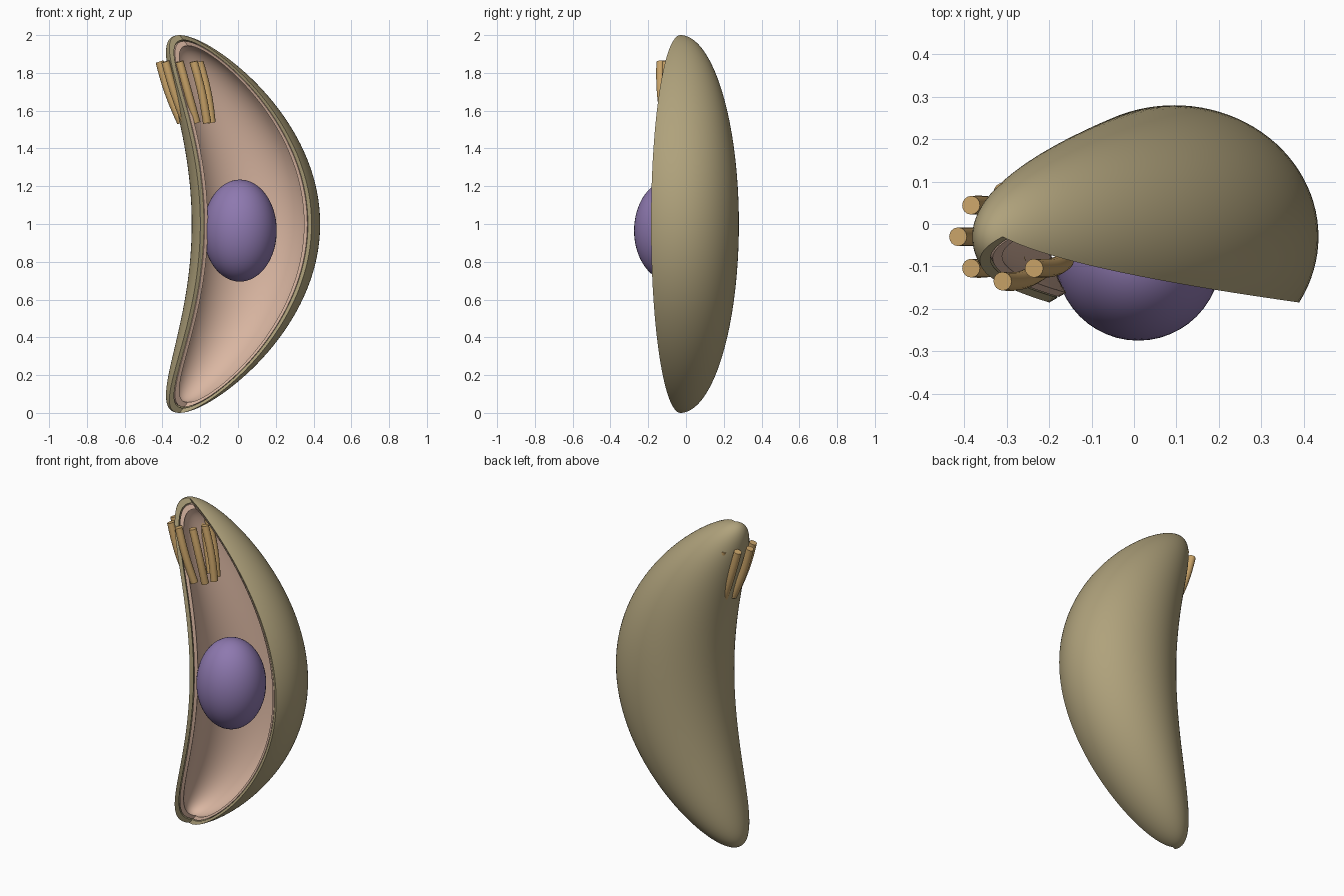
import bpy, bmesh, math
from mathutils import Vector

if "Cube" in bpy.data.objects:
    bpy.data.objects.remove(bpy.data.objects["Cube"])

def material(name, rgb):
    m = bpy.data.materials.new(name)
    m.diffuse_color = (*rgb, 1)
    m.use_nodes = True
    m.node_tree.nodes["Principled BSDF"].inputs["Base Color"].default_value = m.diffuse_color
    return m

OLIVE = material("olive", (0.43, 0.36, 0.20))
PINK = material("pale pink", (0.70, 0.47, 0.36))
PURPLE = material("purple", (0.27, 0.19, 0.43))
TAN = material("tan", (0.59, 0.37, 0.14))

Y0 = -0.03          # y of the crescent's centre line
ROWS, COLS = 72, 64

def surface_point(t, a, d, dz):
    """Point on the crescent inset by d (sides) and dz (tips)."""
    u = math.cos(t) * (1 - dz)
    s = math.sin(t)
    cx = -0.31 + 0.405 * (1 - u * u)
    return Vector((cx + (0.34 - d) * s * math.cos(a),
                   Y0 + (0.31 - d) * s * math.sin(a), 1 + u))

def finish(bm, name, mat):
    bmesh.ops.recalc_face_normals(bm, faces=bm.faces)
    me = bpy.data.meshes.new(name)
    bm.to_mesh(me)
    bm.free()
    ob = bpy.data.objects.new(name, me)
    me.materials.append(mat)
    bpy.context.collection.objects.link(ob)
    bpy.ops.object.select_all(action='DESELECT')
    ob.select_set(True)
    bpy.context.view_layer.objects.active = ob
    bpy.ops.object.shade_smooth_by_angle(angle=math.radians(40))
    return ob

def crescent_shell(name, mat, outer, inner):
    """Thick crescent skin, open over 120 degrees at the front."""
    bm = bmesh.new()
    grids = []
    for d, dz in (outer, inner):
        top = bm.verts.new(surface_point(0, 0, d, dz))
        bottom = bm.verts.new(surface_point(math.pi, 0, d, dz))
        grid = [[top] * (COLS + 1)]
        for i in range(1, ROWS):
            grid.append([bm.verts.new(surface_point(
                math.pi * i / ROWS, math.radians(-30 + 240 * j / COLS), d, dz))
                for j in range(COLS + 1)])
        grid.append([bottom] * (COLS + 1))
        grids.append(grid)

    def face(*vs):
        bm.faces.new(list(dict.fromkeys(vs)))

    for i in range(ROWS):
        for g in grids:
            for j in range(COLS):
                face(g[i][j], g[i][j + 1], g[i + 1][j + 1], g[i + 1][j])
        for j in (0, COLS):                      # cut rim
            o, n = grids
            face(o[i][j], n[i][j], n[i + 1][j], o[i + 1][j])
    return finish(bm, name, mat)

# Two nested skins
crescent_shell("outer_shell", OLIVE, (0.0, 0.0), (0.022, 0.026))
crescent_shell("inner_lining", PINK, (0.026, 0.032), (0.046, 0.056))

# Nucleus
bm = bmesh.new()
bmesh.ops.create_uvsphere(bm, u_segments=48, v_segments=32, radius=1)
bmesh.ops.scale(bm, vec=(0.195, 0.195, 0.27), verts=bm.verts)
bmesh.ops.translate(bm, vec=(0.01, -0.08, 0.965), verts=bm.verts)
finish(bm, "nucleus", PURPLE)

# Ring of eight slim tubes at the upper tip, tapering inward as it descends
SIDES, STEPS, R = 16, 8, 0.022
for k in range(8):
    ang = math.tau * k / 8
    out = Vector((math.cos(ang), math.sin(ang), 0))
    p_top = Vector((-0.31, Y0, 1.86)) + out * 0.105
    p_bot = Vector((-0.22, Y0, 1.535)) + out * 0.08
    axis = (p_bot - p_top).normalized()
    e1 = axis.cross(Vector((0, 1, 0))).normalized()
    e2 = axis.cross(e1)
    bm = bmesh.new()
    rings = []
    for s in range(STEPS + 1):
        f = s / STEPS
        c = p_top.lerp(p_bot, f) + out * 0.01 * math.sin(math.pi * f)
        rings.append([bm.verts.new(c + R * (math.cos(b) * e1 + math.sin(b) * e2))
                      for b in (math.tau * q / SIDES for q in range(SIDES))])
    for r0, r1 in zip(rings, rings[1:]):
        for q in range(SIDES):
            bm.faces.new((r0[q], r0[(q + 1) % SIDES], r1[(q + 1) % SIDES], r1[q]))
    bm.faces.new(rings[0])
    bm.faces.new(rings[-1])
    finish(bm, f"tip_tube_{k + 1}", TAN)
